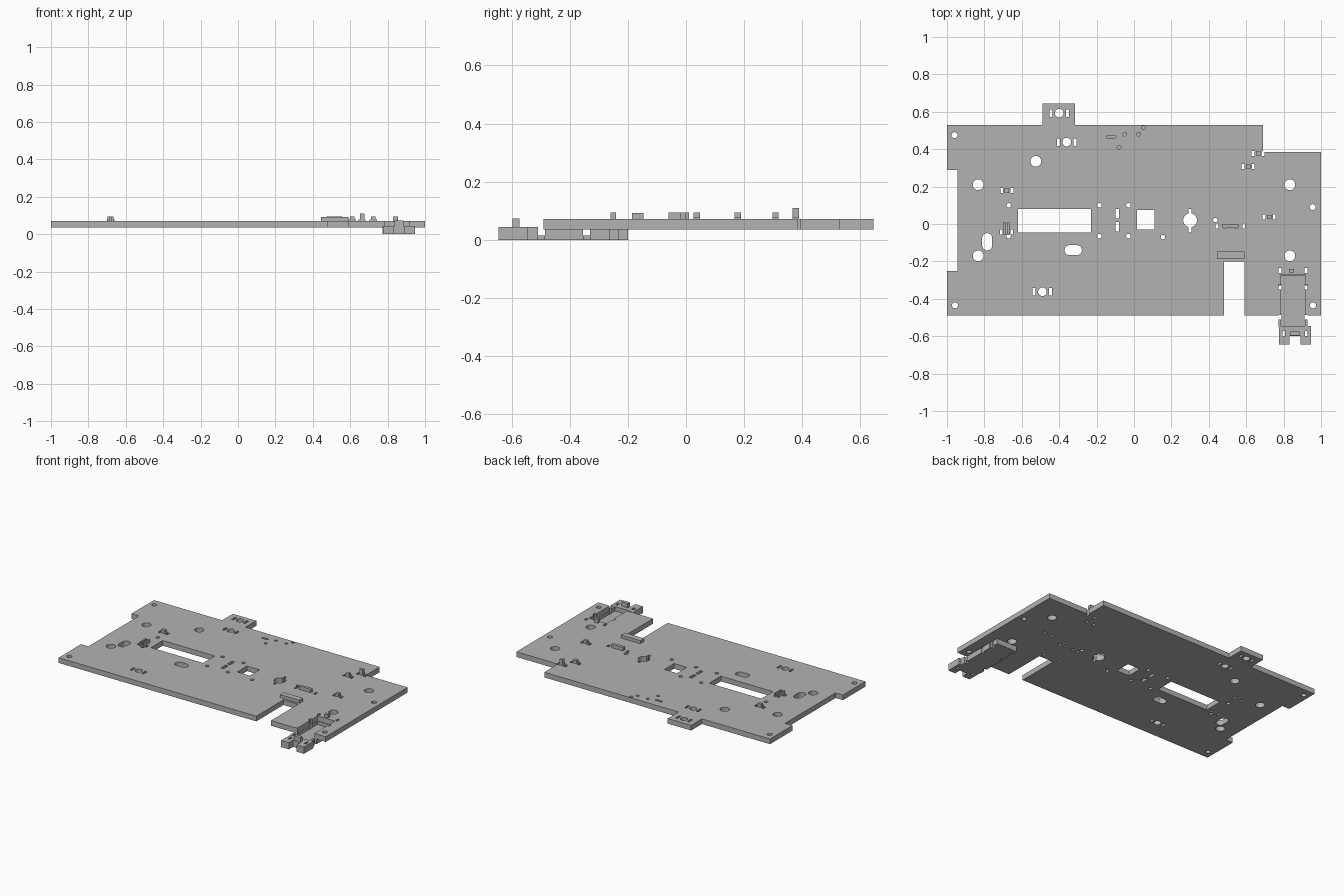
import bpy
import bmesh
import math

default_cube = bpy.data.objects.get("Cube")
if default_cube:
    bpy.data.objects.remove(default_cube, do_unlink=True)

# Main levels and edges of the plate
BOTTOM, TOP = .036, .071
LEFT, RIGHT, FRONT, BACK = -1, 1, -.49, .53
POST_TOP = .094
SIDES = (-1, 1)

grey = bpy.data.materials.new("plain grey")
grey.use_nodes = True
grey.diffuse_color = (.45, .45, .45, 1)
shader = grey.node_tree.nodes["Principled BSDF"]
shader.inputs["Base Color"].default_value = grey.diffuse_color


def prism(name, outline, bottom, top):
    """Extrude a flat outline between two heights."""
    bm = bmesh.new()
    face = bm.faces.new([bm.verts.new((x, y, bottom)) for x, y in outline])
    extruded = bmesh.ops.extrude_face_region(bm, geom=[face])["geom"]
    for element in extruded:
        if isinstance(element, bmesh.types.BMVert):
            element.co.z = top
    bmesh.ops.recalc_face_normals(bm, faces=bm.faces)
    mesh = bpy.data.meshes.new(name)
    bm.to_mesh(mesh)
    bm.free()
    mesh.materials.append(grey)
    obj = bpy.data.objects.new(name, mesh)
    bpy.context.collection.objects.link(obj)
    return obj


def box(name, x, y, width, depth, bottom, top):
    """Box centred on x and y between two heights."""
    outline = [(x + sx * width / 2, y + sy * depth / 2)
               for sx, sy in [(-1, -1), (1, -1), (1, 1), (-1, 1)]]
    return prism(name, outline, bottom, top)


cutters = []


def cut_rect(x, y, width, depth):
    cutters.append(box("cutter", x, y, width, depth, bottom=-1, top=1))


def cut_round(x, y, radius, stretch_x=0, stretch_y=0, floor=-1):
    """Round hole, or a rounded slot when stretched along one axis."""
    segments = 32
    outline = []
    for i in range(segments):
        angle = math.tau * (i + .5) / segments
        cosine, sine = math.cos(angle), math.sin(angle)
        outline.append((x + radius * cosine + math.copysign(stretch_x, cosine),
                        y + radius * sine + math.copysign(stretch_y, sine)))
    cutters.append(prism("cutter", outline, bottom=floor, top=1))


def cut_slot_pair(x, y, spread, width=.015, depth=.027):
    """Two small slots placed evenly on either side of a point."""
    for side in SIDES:
        cut_rect(x + side * spread, y, width, depth)


def carve(target):
    bpy.context.view_layer.objects.active = target
    for cutter in cutters:
        modifier = target.modifiers.new("cut", "BOOLEAN")
        modifier.operation = "DIFFERENCE"
        modifier.solver = "EXACT"
        modifier.object = cutter
        bpy.ops.object.modifier_apply(modifier=modifier.name)


def notch(x_start, x_end, edge, depth_end):
    """Outline points for a rectangular step in from, or out of, an edge."""
    return [(x_start, edge), (x_start, depth_end), (x_end, depth_end), (x_end, edge)]


# Plate outline: front notches, lowered right corner, rear tab, left recess
front_edge = [(LEFT, FRONT), *notch(.48, .59, FRONT, -.2),
              *notch(.785, .915, FRONT, -.27), (RIGHT, FRONT)]
back_edge = [(RIGHT, .385), (.69, .385), (.69, BACK),
             *notch(-.315, -.49, BACK, .645), (LEFT, BACK)]
left_edge = [(LEFT, .29), (-.945, .29), (-.945, -.25), (LEFT, -.25)]
base_plate = prism("base_plate", front_edge + back_edge + left_edge, BOTTOM, TOP)

# Windows and narrow slits
cut_rect(x=-.425, y=.018, width=.39, depth=.125)
cut_rect(x=.063, y=.022, width=.095, depth=.105)
cut_rect(x=.3, y=.018, width=.016, depth=.125)
cut_round(x=.3, y=.02, radius=.037)
for side in SIDES:
    cut_rect(x=-.09, y=.02 + side * .035, width=.02, depth=.05)

# Large mounting holes, corner screw holes and small pin holes
for side in SIDES:
    for y in (.21, -.17):
        cut_round(side * .833, y, radius=.029)
    cut_round(side * .957, y=-.435, radius=.016)
cut_round(x=-.525, y=.335, radius=.029)
cut_round(x=-.96, y=.475, radius=.016)
cut_round(x=.955, y=.09, radius=.016)
for y in (.1, -.065):
    for x in (-.67, -.185, -.03):
        cut_round(x, y, radius=.012)
cut_round(x=.155, y=-.07, radius=.012)
cut_round(x=.435, y=.02, radius=.012)

# Rounded slots
cut_round(x=-.785, y=-.095, radius=.027, stretch_y=.019)
cut_round(x=-.325, y=-.14, radius=.027, stretch_x=.019)

# Round holes flanked by two slots
for x, y in [(-.4, .593), (-.36, .438), (-.49, -.362)]:
    cut_round(x, y, radius=.023)
    cut_slot_pair(x, y, spread=.044, depth=.04)

# Shallow pits near the back edge
for x, y in [(-.05, .48), (-.08, .41), (.025, .48), (.05, .515)]:
    cut_round(x, y, radius=.01, floor=.05)
cut_round(x=-.122, y=.465, radius=.007, stretch_x=.018, floor=.05)


def clip(x, y, top=POST_TOP):
    """Narrow post on a low foot between two slots."""
    cut_slot_pair(x, y, spread=.027)
    box("clip_foot", x, y, width=.04, depth=.022, bottom=.06, top=.078)
    box("clip_post", x, y, width=.024, depth=.022, bottom=.06, top=top)


clip(x=-.68, y=.178)
clip(x=.61, y=.308)
clip(x=.663, y=.378, top=.11)
clip(x=.722, y=.037)

# Left clip with a pair of fins
cut_slot_pair(x=-.682, y=-.042, spread=.028)
for side in SIDES:
    box("clip_fin", -.682 + side * .011, y=-.025, width=.01, depth=.07,
        bottom=.06, top=POST_TOP)

# Long clip, and the bridge behind the front notch
cut_slot_pair(x=.515, y=-.01, spread=.072)
cut_slot_pair(x=.515, y=-.01, spread=.03, depth=.022)
box("long_clip", x=.515, y=-.01, width=.086, depth=.02, bottom=.06, top=POST_TOP)
cut_slot_pair(x=.517, y=-.168, spread=.064)
box("notch_bridge", x=.517, y=-.166, width=.145, depth=.04, bottom=.065, top=.092)

# Tray below the plate: floor, back block and forked front end
TRAY_X = .85
tray_floor = box("tray_floor", TRAY_X, y=-.375, width=.155, depth=.35, bottom=0, top=.015)
tray_back = box("tray_back", TRAY_X, y=-.237, width=.155, depth=.075, bottom=0, top=BOTTOM)
fork_left, fork_right, fork_front, fork_back = .775, .945, -.645, -.545
fork = [(fork_left, fork_front), *notch(.832, .89, fork_front, -.6),
        (fork_right, fork_front), (fork_right, fork_back), (fork_left, fork_back)]
tray_front = prism("tray_front", fork, bottom=0, top=.045)

# Tray side walls, with gaps between the lengths
for side in SIDES:
    for y, depth, top in [(-.53, .04, .045), (-.42, .13, BOTTOM), (-.3, .06, BOTTOM)]:
        box("tray_wall", TRAY_X + side * .071, y, width=.015, depth=depth,
            bottom=0, top=top)

# Tray posts and their slots
box("front_post", x=.861, y=-.585, width=.046, depth=.023, bottom=.04, top=.074)
box("rear_post", x=.842, y=-.25, width=.027, depth=.02, bottom=.06, top=POST_TOP)
for y in (-.248, -.338, -.5):
    cut_slot_pair(TRAY_X, y, spread=.07)
cut_slot_pair(x=.861, y=-.585, spread=.06)

# Cut every opening, then drop the cutters
for part in (base_plate, tray_floor, tray_back, tray_front):
    carve(part)
for cutter in cutters:
    bpy.data.objects.remove(cutter, do_unlink=True)
